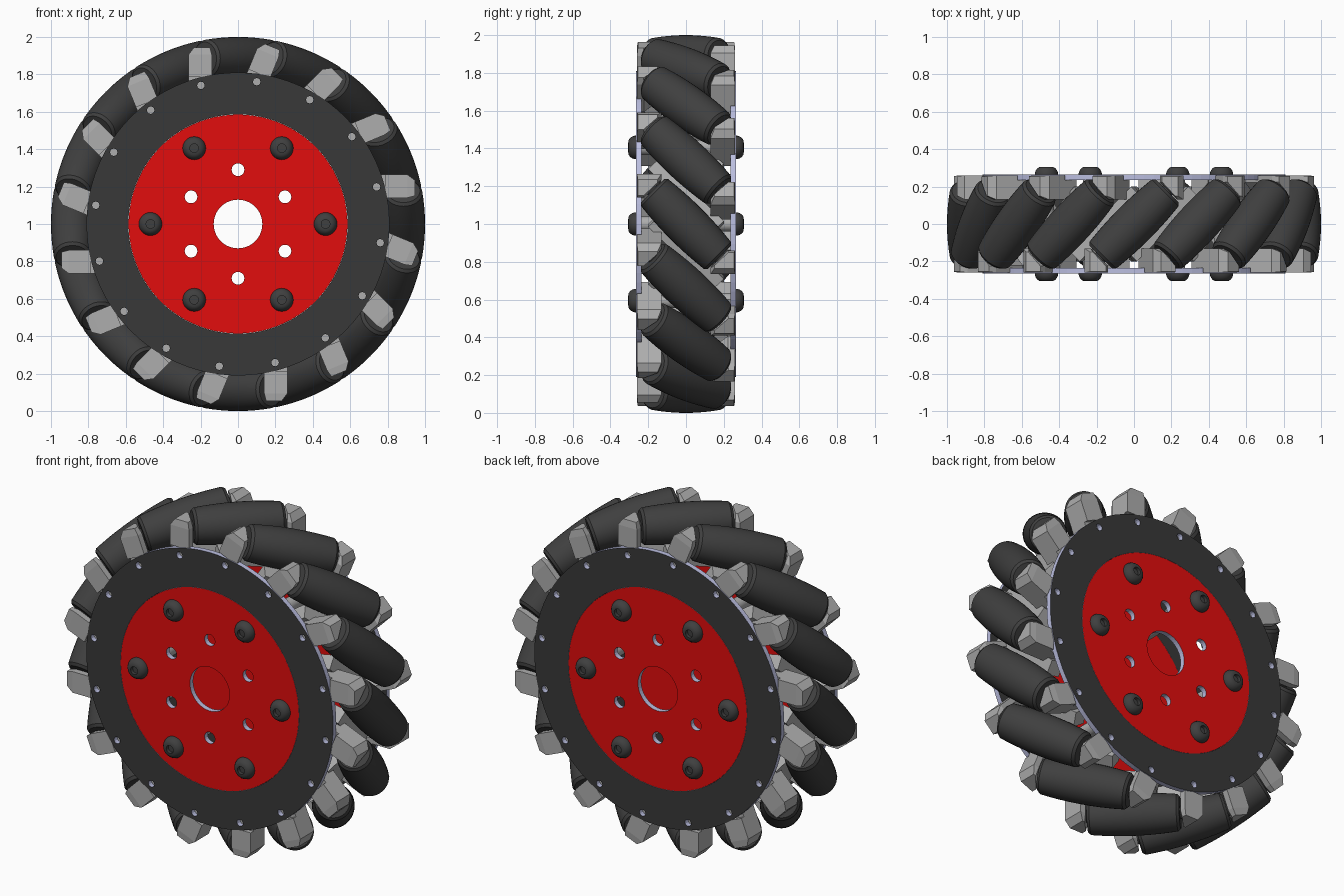
import bpy, bmesh
from math import pi, sin, cos, sqrt, radians
from mathutils import Matrix, Vector

if "Cube" in bpy.data.objects:
    bpy.data.objects.remove(bpy.data.objects["Cube"])

N = 16                                   # rollers around the wheel
CENTRE = Matrix.Translation((0, 0, 1))
TO_FRONT = Matrix.Rotation(pi / 2, 4, 'X')   # local z -> -y
FLIP = Matrix.Rotation(pi, 4, 'Z')           # front side -> back side


def material(name, col):
    m = bpy.data.materials.new(name)
    m.diffuse_color = (*col, 1)
    m.use_nodes = True
    m.node_tree.nodes["Principled BSDF"].inputs["Base Color"].default_value = m.diffuse_color
    return m


BLACK = material("black", (0.04, 0.04, 0.04))
RUBBER = material("rubber", (0.05, 0.05, 0.05))
RED = material("red", (0.76, 0.004, 0.004))
EDGE = material("pale_blue", (0.5, 0.52, 0.75))
GREY = material("light_grey", (0.42, 0.42, 0.42))


def add(name, mesh, matrix):
    ob = bpy.data.objects.new(name, mesh)
    ob.matrix_world = matrix
    bpy.context.collection.objects.link(ob)
    return ob


def finish(bm, name, mat, smooth=False):
    bmesh.ops.recalc_face_normals(bm, faces=bm.faces)
    me = bpy.data.meshes.new(name)
    bm.to_mesh(me)
    bm.free()
    me.materials.append(mat)
    if smooth:
        me.shade_smooth()
        me.set_sharp_from_angle(angle=radians(30))
    return me


def lathe(name, profile, mat, steps=32):
    bm = bmesh.new()
    vs = [bm.verts.new((r, 0, z)) for r, z in profile]
    es = [bm.edges.new(p) for p in zip(vs, vs[1:])]
    bmesh.ops.spin(bm, geom=vs + es, cent=(0, 0, 0), axis=(0, 0, 1),
                   angle=2 * pi, steps=steps, use_duplicate=False)
    bmesh.ops.remove_doubles(bm, verts=bm.verts, dist=1e-5)
    return finish(bm, name, mat, True)


def hulls(name, parts, mat):
    bm = bmesh.new()
    for pts in parts:
        vs = [bm.verts.new(p) for p in pts]
        res = bmesh.ops.convex_hull(bm, input=vs)
        junk = [v for v in res["geom_interior"] if isinstance(v, bmesh.types.BMVert)]
        bmesh.ops.delete(bm, geom=junk, context='VERTS')
    bmesh.ops.dissolve_limit(bm, angle_limit=0.01, verts=bm.verts, edges=bm.edges)
    return finish(bm, name, mat)


def plate(name, circles, face_mat):
    """Flat plate from (x, y, radius, sides) circles; inner ones become holes."""
    cu = bpy.data.curves.new(name, 'CURVE')
    cu.dimensions, cu.fill_mode, cu.extrude = '2D', 'BOTH', 0.015
    for x, y, r, n in circles:
        sp = cu.splines.new('POLY')
        sp.points.add(n - 1)
        for i, p in enumerate(sp.points):
            a = 2 * pi * i / n
            p.co = (x + r * cos(a), y + r * sin(a), 0, 1)
        sp.use_cyclic_u = True
    tmp = add(name + "_outline", cu, Matrix())
    dg = bpy.context.evaluated_depsgraph_get()
    me = bpy.data.meshes.new_from_object(tmp.evaluated_get(dg))
    bpy.data.objects.remove(tmp)
    me.materials.clear()
    me.materials.append(face_mat)
    me.materials.append(EDGE)
    for f in me.polygons:
        f.material_index = 0 if abs(f.normal.z) > 0.5 else 1
        f.use_smooth = False
    return me


def polar(r, deg):
    return r * cos(radians(deg)), r * sin(radians(deg))


# Barrel roller with its axle stubs; the profile follows the wheel's outer circle
R, HALF = 0.885, 0.25
barrel = [(sqrt(1 - t * t / 2) - R, t) for t in [-0.235 + 0.047 * i for i in range(11)]]
profile = ([(0, -0.285), (0.035, -0.285), (0.035, -HALF), (0.088, -HALF)] + barrel +
           [(0.088, HALF), (0.035, HALF), (0.035, 0.285), (0, 0.285)])
roller = lathe("roller", profile, RUBBER)
roller_pose = Matrix.Translation((0, 0, R)) @ \
    Vector((1, 1, 0)).to_track_quat('Z', 'Y').to_matrix().to_4x4()

# Roller bracket in (tangent, axle, radius) space: foot behind plate + chamfered lug
def outline(front):
    return [(-0.265, front), (-0.14, front), (-0.14, -0.222), (-0.232, -0.13), (-0.265, -0.13)]

foot = [(u, y, r) for u, y in outline(-0.235) for r in (0.70, 0.80)]
lug = [(u, y, r) for u, y in outline(-0.26) for r in (0.785, 0.905)]
lug += [(u, y, 0.945) for u, y in
        [(-0.235, -0.255), (-0.15, -0.255), (-0.15, -0.225), (-0.22, -0.15), (-0.235, -0.15)]]
bracket = hulls("bracket", [foot, lug], GREY)

# Diagonal bar joining the brackets beneath each gap between rollers
d, w = 0.17, 0.03
bar = hulls("bar", [[(s * d + k * w, s * d - k * w, r)
                     for s in (-1, 1) for k in (-1, 1) for r in (0.70, 0.785)]], GREY)

def frame(a):
    m = Matrix(((sin(a), 0, cos(a)), (0, 1, 0), (-cos(a), 0, sin(a))))
    return CENTRE @ m.to_4x4()

for i in range(N):
    f = frame(2 * pi * i / N)
    add("roller", roller, f @ roller_pose)
    add("front_bracket", bracket, f)
    add("back_bracket", bracket, f @ FLIP)
    add("cross_bar", bar, frame(2 * pi * (i + 0.5) / N))

# Side plates: black outer ring and red drilled centre disc
ring = plate("ring", [(0, 0, 0.81, 96), (0, 0, 0.586, 96)] +
             [(*polar(0.767, 15 + 22.5 * i), 0.02, 12) for i in range(N)], BLACK)
disc = plate("disc", [(0, 0, 0.585, 96), (0, 0, 0.13, 48)] +
             [(*polar(0.29, 30 + 60 * i), 0.034, 20) for i in range(6)], RED)

# Button-head bolts with recessed sockets, and the spacers between the plates
bolt = lathe("bolt", [(0, 0.022), (0.023, 0.022), (0.023, 0.042), (0.036, 0.041),
                      (0.048, 0.034), (0.057, 0.022), (0.062, 0.008), (0.062, 0), (0, 0)],
             RUBBER, 28)
spacer = lathe("spacer", [(0, -0.236), (0.04, -0.236), (0.04, 0.236), (0, 0.236)], GREY, 20)

for side, turn in (("front", Matrix()), ("back", FLIP)):
    pose = CENTRE @ turn @ TO_FRONT
    add(side + "_ring_plate", ring, pose @ Matrix.Translation((0, 0, 0.25)))
    add(side + "_centre_disc", disc, pose @ Matrix.Translation((0, 0, 0.25)))
    for i in range(6):
        x, y = polar(0.468, 60 * i)
        add(side + "_bolt", bolt, pose @ Matrix.Translation((x, y, 0.264)))
        if side == "front":
            add("spacer", spacer, pose @ Matrix.Translation((x, y, 0)))
